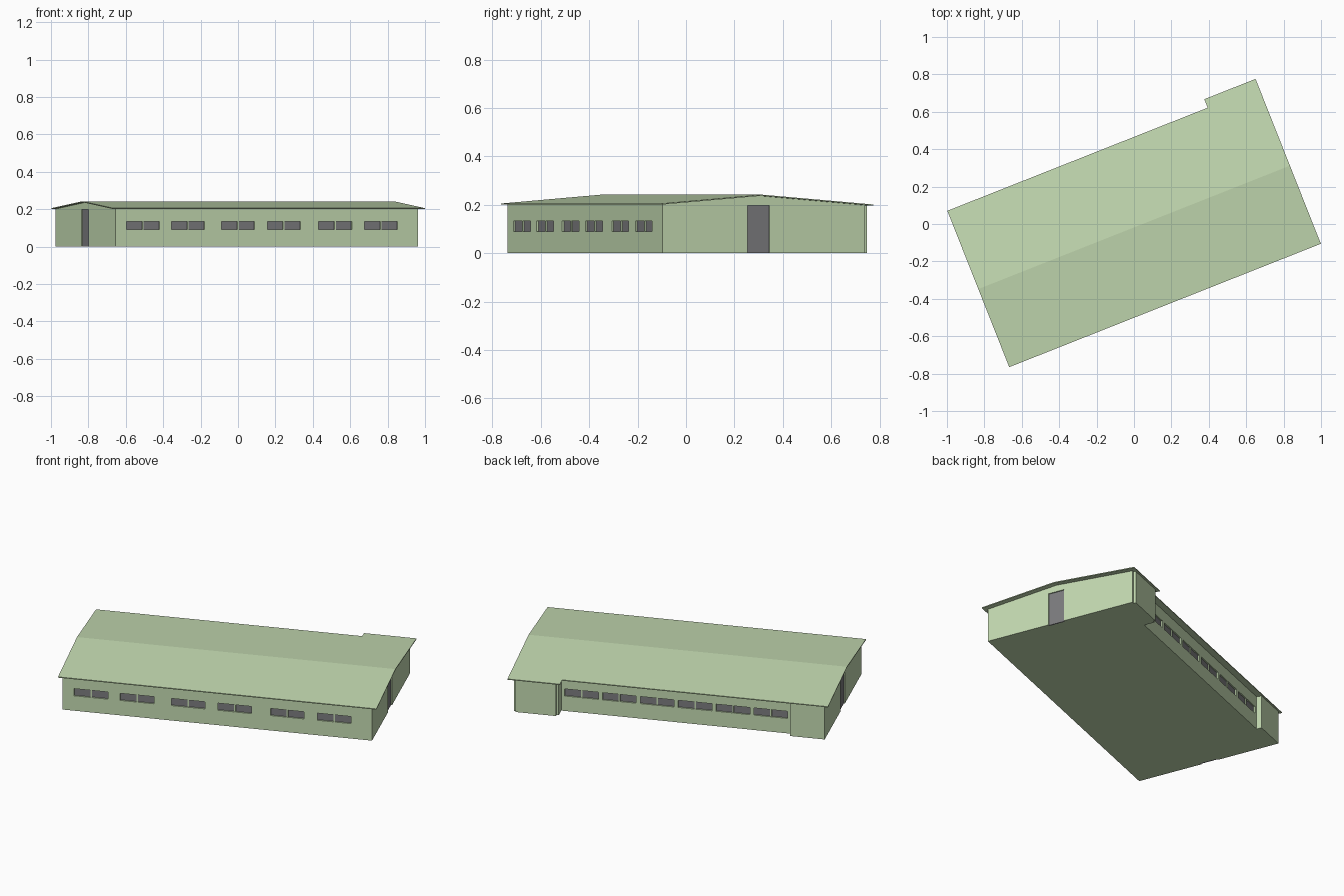
import bpy, bmesh, math
from mathutils import Matrix, Vector

if "Cube" in bpy.data.objects:
    bpy.data.objects.remove(bpy.data.objects["Cube"])

TURN = Matrix.Rotation(math.radians(21.6), 4, 'Z')   # building is turned on its plot
RIDGE = -0.017


def material(name, rgb):
    m = bpy.data.materials.new(name)
    m.diffuse_color = (*rgb, 1)
    m.use_nodes = True
    m.node_tree.nodes["Principled BSDF"].inputs["Base Color"].default_value = m.diffuse_color
    return m


green = material("pale green", (0.55, 0.70, 0.44))
grey = material("mid grey", (0.20, 0.20, 0.21))


def roof_z(v):
    return 0.242 - 0.082 * abs(v - RIDGE)


def finish(name, bm, mat):
    bmesh.ops.recalc_face_normals(bm, faces=bm.faces)
    bm.transform(TURN)
    me = bpy.data.meshes.new(name)
    bm.to_mesh(me)
    bm.free()
    me.materials.append(mat)
    ob = bpy.data.objects.new(name, me)
    bpy.context.collection.objects.link(ob)
    return ob


def prism(name, outline, low, high, mat):
    """Extrude an outline, split it at the ridge, then shape bottom and top."""
    bm = bmesh.new()
    face = bm.faces.new([bm.verts.new((u, v, 0)) for u, v in outline])
    ext = bmesh.ops.extrude_face_region(bm, geom=[face])
    for g in ext["geom"]:
        if isinstance(g, bmesh.types.BMVert):
            g.co.z = 1
    bmesh.ops.bisect_plane(bm, geom=bm.verts[:] + bm.edges[:] + bm.faces[:],
                           plane_co=(0, RIDGE, 0), plane_no=(0, 1, 0))
    for p in bm.verts:
        p.co.z = high(p.co.y) if p.co.z > 0.5 else low(p.co.y)
    return finish(name, bm, mat)


def boxes(name, items, mat):
    """Several boxes in one mesh, each given by its low and high corner."""
    bm = bmesh.new()
    for a, b in items:
        a, b = Vector(a), Vector(b)
        mtx = Matrix.Translation((a + b) / 2) @ Matrix.Diagonal((*(b - a), 1))
        bmesh.ops.create_cube(bm, size=1, matrix=mtx)
    return finish(name, bm, mat)


# Walls: back has a long recess and a stepped bay
L, R, F, B, REC = -0.881, 0.860, -0.444, 0.423, 0.393
walls = prism("walls", [(L, F), (R, F), (R, 0.455), (0.847, 0.455), (0.847, 0.469),
                        (0.621, 0.469), (0.621, 0.455), (0.608, 0.455), (0.608, REC),
                        (-0.685, REC), (-0.685, B), (L, B)],
              lambda v: 0, lambda v: roof_z(v) - 0.003, green)

# Thin gabled roof with a small extension over the bay
prism("roof", [(-0.902, -0.466), (0.89, -0.466), (0.89, 0.482), (0.595, 0.482),
               (0.595, 0.433), (-0.902, 0.433)],
      lambda v: roof_z(v) - 0.005, roof_z, green)

# Windows and doors: openings, panes at their back, central mullions
DEPTH, Z0, Z1, HALF = 0.012, 0.09, 0.133, 0.095
cuts, panes, bars, doors = [], [], [], []


def window(u, wall, out):
    def slab(hw, d0, d1, z0, z1):
        y = sorted((wall + out * d0, wall + out * d1))
        return (u - hw, y[0], z0), (u + hw, y[1], z1)
    cuts.append(slab(HALF, -DEPTH, 0.02, Z0, Z1))
    panes.append(slab(HALF, -DEPTH - 0.002, -DEPTH + 0.004, Z0, Z1))
    bars.append(slab(0.004, -DEPTH, -0.002, Z0, Z1))


for u in (-0.721, -0.4625, -0.1745, 0.0875, 0.3835, 0.647):
    window(u, F, -1)
for i in range(6):
    window(-0.038 + (i - 2.5) * 0.213, REC, 1)
for wall, out, v0, v1 in ((R, 1, -0.067, 0.030), (L, -1, -0.057, 0.050)):
    def span(d0, d1):
        return sorted((wall + out * d0, wall + out * d1))
    x = span(-DEPTH, 0.02)
    cuts.append(((x[0], v0, -0.02), (x[1], v1, 0.197)))
    x = span(-DEPTH - 0.002, -DEPTH + 0.006)
    doors.append(((x[0], v0, 0), (x[1], v1, 0.197)))

cutter = boxes("opening_cutter", cuts, green)
cutter.hide_render = True
cutter.display_type = 'WIRE'
mod = walls.modifiers.new("openings", 'BOOLEAN')
mod.operation, mod.object, mod.solver = 'DIFFERENCE', cutter, 'EXACT'

boxes("window_panes", panes, grey)
boxes("window_mullions", bars, green)
boxes("doors", doors, grey)
